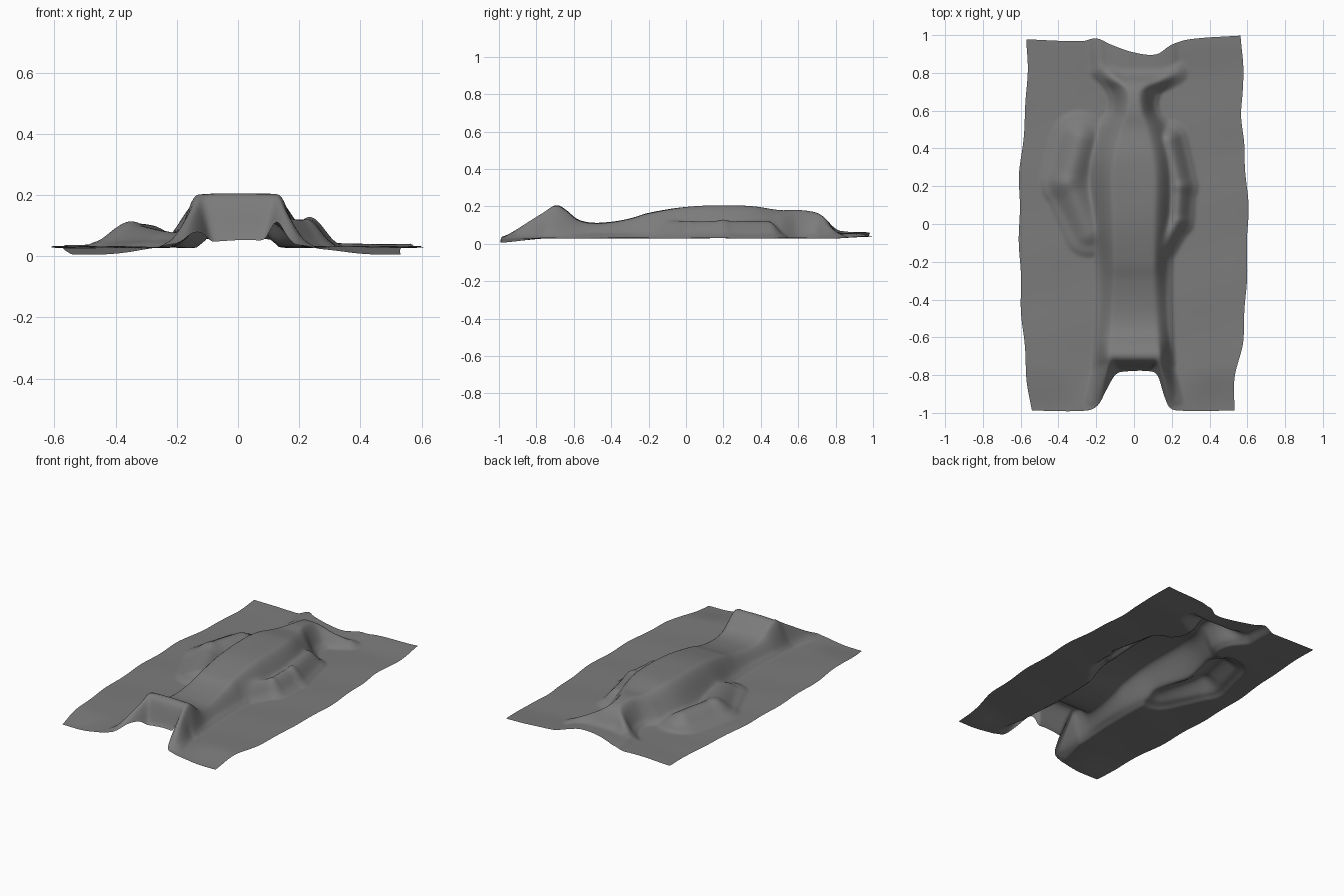
import bpy
import math
from mathutils import Vector

if "Cube" in bpy.data.objects:
    bpy.data.objects.remove(bpy.data.objects["Cube"], do_unlink=True)


def curve(keys, t):
    """Smooth interpolation through (position, value) keys."""
    if t <= keys[0][0]:
        return keys[0][1]
    for i in range(len(keys) - 1):
        (a, va), (b, vb) = keys[i], keys[i + 1]
        if t <= b:
            before, after = keys[max(i - 1, 0)], keys[min(i + 2, len(keys) - 1)]
            ma = (vb - before[1]) / (b - before[0]) * (b - a)
            mb = (after[1] - va) / (after[0] - a) * (b - a)
            s = (t - a) / (b - a)
            return (va + s * ma + s * s * (3 * (vb - va) - 2 * ma - mb)
                    + s ** 3 * (2 * (va - vb) + ma + mb))
    return keys[-1][1]


def fall(t):
    t = min(max(t, 0), 1)
    return 1 - t * t * (3 - 2 * t)


def soft_max(a, b, k=0.025):
    h = max(k - abs(a - b), 0) / k
    return max(a, b) + h * h * k / 4 * min(1, max(a, b) / k)


def fold(x, y, start, end, radius):
    """Rounded ridge between two (x, y, height) points."""
    p, a, b = Vector((x, y)), Vector(start[:2]), Vector(end[:2])
    d = b - a
    s = min(max((p - a).dot(d) / d.length_squared, 0), 1)
    return (start[2] + s * (end[2] - start[2])) * fall((p - a - d * s).length / radius)


# Outline of the sheet
FRONT = [(-.58, -.99), (-.27, -.99), (-.2, -.96), (-.15, -.88), (-.1, -.8), (-.05, -.783),
         (.1, -.783), (.14, -.81), (.17, -.9), (.2, -.97), (.26, -.99), (.58, -.99)]
BACK = [(-.58, .98), (-.28, .97), (-.2, .985), (-.12, .95), (0, .91), (.12, .9),
        (.2, .95), (.3, .98), (.58, 1)]
RIGHT = [(-1, -.545), (-.8, -.57), (-.4, -.6), (.2, -.61), (.4, -.595), (.7, -.57), (1, -.57)]
LEFT = [(-1, .53), (-.8, .54), (-.6, .58), (-.2, .6), (.1, .605), (.4, .585),
        (.55, .57), (.7, .58), (1, .57)]

# Crest height of the body under the sheet, and where its flanks start and end
CREST = [(-.8, 0), (-.77, .03), (-.73, .15), (-.69, .176), (-.64, .15), (-.58, .1), (-.5, .08),
         (-.4, .085), (-.3, .105), (-.2, .135), (0, .165), (.2, .175), (.35, .17), (.5, .147),
         (.6, .15), (.7, .135), (.75, .1), (.8, .035), (.86, .02), (1, .005)]
INNER = [(-.75, .14), (-.6, .12), (-.3, .1), (0, .1), (.3, .1), (.5, .06), (.6, .03), (.72, .03), (.8, .12)]
OUTER = [(-.75, .22), (-.5, .21), (-.2, .21), (0, .25), (.3, .27), (.5, .22), (.6, .14), (.7, .15), (.8, .24)]

# Arms, foot folds and head folds
FOLDS = [((-.29, .45, .07), (-.35, .22, .08), .15), ((-.35, .22, .08), (-.24, -.04, .05), .14),
         ((.18, .44, .09), (.235, .2, .095), .11), ((.235, .2, .095), (.225, .02, .085), .1),
         ((.225, .02, .085), (.12, -.16, .1), .09),
         ((-.13, -.72, .165), (-.2, -.97, .005), .075), ((.13, -.72, .165), (.2, -.97, .005), .075),
         ((-.04, .72, .11), (-.17, .82, .03), .07), ((.05, .72, .11), (.22, .8, .03), .07),
         ((-.17, .82, .03), (-.19, 1, .02), .07)]


def height(x, y):
    lo, hi = curve(INNER, y), curve(OUTER, y)
    z = curve(CREST, y) * fall((abs(x) - lo) / (hi - lo))
    for f in FOLDS:
        z = soft_max(z, fold(x, y, *f))
    # Floor level with hanging front corners and a slightly raised back edge
    side = 1 - fall((abs(x) - .2) / .25)
    floor = .03 - .024 * (1 - fall((-y - .75) / .25)) * side
    floor += .01 * (1 - fall((y - .75) / .25))
    ripple = .003 * math.sin(7 * x + 9 * y) * math.sin(11 * x - 5 * y)
    return max(floor + z + ripple * fall((.03 - floor) / .02), 0)


# Draped sheet
COLS, ROWS = 120, 200
verts = []
for j in range(ROWS + 1):
    v = j / ROWS
    for i in range(COLS + 1):
        u = i / COLS
        x0 = (u - .5) * 1.16
        y = curve(FRONT, x0) * (1 - v) + curve(BACK, x0) * v
        x = x0 / .58 * (curve(LEFT, y) if x0 > 0 else -curve(RIGHT, y))
        x += .004 * math.sin(17 * y) * abs(x0) / .58
        verts.append((x, y, height(x, y)))
W = COLS + 1
faces = [(j * W + i, j * W + i + 1, (j + 1) * W + i + 1, (j + 1) * W + i)
         for j in range(ROWS) for i in range(COLS)]
mesh = bpy.data.meshes.new("draped_sheet")
mesh.from_pydata(verts, [], faces)
sheet = bpy.data.objects.new("draped_sheet", mesh)
bpy.context.collection.objects.link(sheet)

# Grey cloth
cloth = bpy.data.materials.new("grey_cloth")
cloth.use_nodes = True
color = (.2, .2, .2, 1)
cloth.diffuse_color = color
cloth.node_tree.nodes["Principled BSDF"].inputs["Base Color"].default_value = color
mesh.materials.append(cloth)

# Soften the creases
soften = sheet.modifiers.new("soften", "SMOOTH")
soften.factor = .5
soften.iterations = 3
mesh.shade_smooth()
